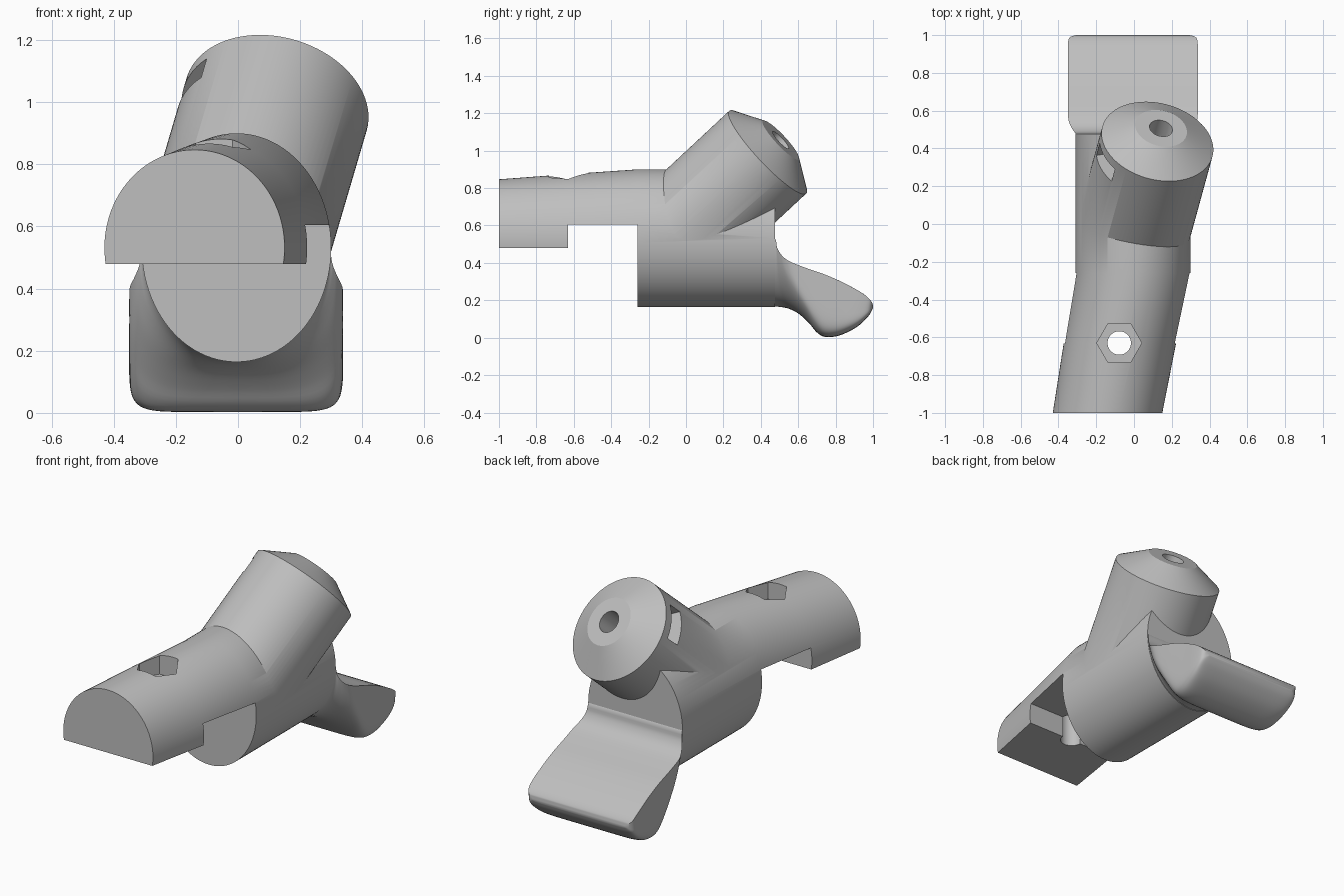
import bpy, bmesh, math
from mathutils import Vector

if "Cube" in bpy.data.objects:
    bpy.data.objects.remove(bpy.data.objects["Cube"])

grey = bpy.data.materials.new("plain_grey")
grey.diffuse_color = (0.52, 0.52, 0.52, 1)
grey.use_nodes = True
grey.node_tree.nodes["Principled BSDF"].inputs["Base Color"].default_value = grey.diffuse_color


def loft(name, rings):
    """Closed solid through rings of equal point count."""
    bm = bmesh.new()
    vs = [[bm.verts.new(p) for p in r] for r in rings]
    n = len(vs[0])
    for a, b in zip(vs, vs[1:]):
        for i in range(n):
            j = (i + 1) % n
            bm.faces.new((a[i], a[j], b[j], b[i]))
    bm.faces.new(vs[0])
    bm.faces.new(vs[-1])
    bmesh.ops.recalc_face_normals(bm, faces=bm.faces)
    me = bpy.data.meshes.new(name)
    bm.to_mesh(me)
    bm.free()
    ob = bpy.data.objects.new(name, me)
    bpy.context.collection.objects.link(ob)
    me.materials.append(grey)
    return ob


def ring(c, u, v, ru, rv, n=96):
    return [c + u * (ru * math.cos(2 * math.pi * i / n))
            + v * (rv * math.sin(2 * math.pi * i / n)) for i in range(n)]


def combine(ob, other, op):
    m = ob.modifiers.new(op.lower(), 'BOOLEAN')
    m.operation, m.solver, m.object = op, 'EXACT', other
    bpy.context.view_layer.objects.active = ob
    bpy.ops.object.modifier_apply(modifier=m.name)
    bpy.data.objects.remove(other)


X, Y, Z = Vector((1, 0, 0)), Vector((0, 1, 0)), Vector((0, 0, 1))


def box(name, x0, x1, y0, y1, z0, z1):
    return loft(name, [[Vector(p) for p in
                        ((x0, y0, z), (x1, y0, z), (x1, y1, z), (x0, y1, z))]
                       for z in (z0, z1)])


# Body barrel with the bent front arm: y, centre x, half width, half height
sections = [(-1, -0.14, 0.29, 0.315), (-0.63, -0.0745, 0.2975, 0.3425),
            (-0.26, -0.005, 0.305, 0.368), (0.475, -0.005, 0.305, 0.368)]
body = loft("handle_body", [ring(Vector((cx, y, 0.532)), X, Z, rx, rz)
                            for y, cx, rx, rz in sections])

# Underside of the arm, stepped
combine(body, box("arm_cut", -1, 1, -1.2, -0.6305, -0.2, 0.48), 'DIFFERENCE')
combine(body, box("notch_cut", -1, 1, -0.6315, -0.26, -0.2, 0.605), 'DIFFERENCE')

# Slanted upper tube with coned end
d = Vector((0.2, 0.73, 0.68)).normalized()
u = (-X + d * X.dot(d)).normalized()
v = d.cross(u)
rim = Vector((0.124, 0.437, 0.992))
tube = loft("upper_tube", [ring(rim + d * s, u, v, r, r)
                           for s, r in ((-0.62, 0.302), (0, 0.302), (0.097, 0.14))])
combine(body, tube, 'UNION')

# Rear blade: bottom y,z, top y,z, half width, squareness
keys = [(0.42, 0.167, 0.42, 0.53, 0.303, 2), (0.475, 0.167, 0.475, 0.53, 0.303, 2),
        (0.54, 0.158, 0.488, 0.48, 0.31, 2.3), (0.60, 0.13, 0.515, 0.437, 0.327, 3),
        (0.66, 0.075, 0.56, 0.405, 0.342, 4), (0.70, 0.028, 0.65, 0.37, 0.344, 6),
        (0.745, 0.004, 0.75, 0.335, 0.344, 8), (0.82, 0.012, 0.85, 0.29, 0.344, 9),
        (0.91, 0.055, 0.945, 0.237, 0.344, 9), (0.975, 0.115, 0.987, 0.2, 0.335, 9),
        (1.0, 0.16, 1.0, 0.172, 0.30, 9)]


def blade_ring(by, bz, ty, tz, w, n, count=40):
    pts = []
    for i in range(count + 1):
        a = math.pi * i / count
        c, s = math.cos(a), max(0.0, math.sin(a))
        x = -math.copysign(abs(c) ** (2 / n), c) * w
        f = 1 - s ** (2 / n)
        pts.append(Vector((x - 0.006, by + (ty - by) * f, bz + (tz - bz) * f)))
    return pts


rings = []
for i in range(len(keys) - 1):
    p = [keys[max(0, min(len(keys) - 1, i + k))] for k in (-1, 0, 1, 2)]
    for step in range(4):
        t = step / 4
        rings.append(blade_ring(*[
            0.5 * (2 * b + (c - a) * t + (2 * a - 5 * b + 4 * c - e) * t * t
                   + (3 * b - a - 3 * c + e) * t ** 3)
            for a, b, c, e in zip(*p)]))
rings.append(blade_ring(*keys[-1]))
combine(body, loft("rear_blade", rings), 'UNION')

# Bolt hole and hexagonal nut pocket in the arm
bolt = Vector((-0.078, -0.63, 0))
combine(body, loft("bolt_hole", [ring(bolt + Z * z, X, Y, 0.062, 0.062, 48)
                                 for z in (0.3, 1.2)]), 'DIFFERENCE')
combine(body, loft("nut_pocket", [ring(bolt + Z * z, X, Y, 0.119, 0.119, 6)
                                  for z in (0.76, 1.2)]), 'DIFFERENCE')

# Axial hole and side nut slot in the upper tube
combine(body, loft("end_hole", [ring(rim + d * s, u, v, 0.062, 0.062, 48)
                                for s in (-0.25, 0.2)]), 'DIFFERENCE')
ang = math.radians(24)
out = u * math.cos(ang) + v * math.sin(ang)
side = d.cross(out)
slot = [[rim + d * s + out * o + side * t
         for o, t in ((-0.1, -0.1), (0.45, -0.1), (0.45, 0.1), (-0.1, 0.1))]
        for s in (-0.14, -0.05)]
combine(body, loft("slot_cut", slot), 'DIFFERENCE')

# Smooth curved walls, keep cut edges crisp
bpy.ops.object.select_all(action='DESELECT')
body.select_set(True)
bpy.context.view_layer.objects.active = body
bpy.ops.object.shade_smooth_by_angle(angle=math.radians(30))
